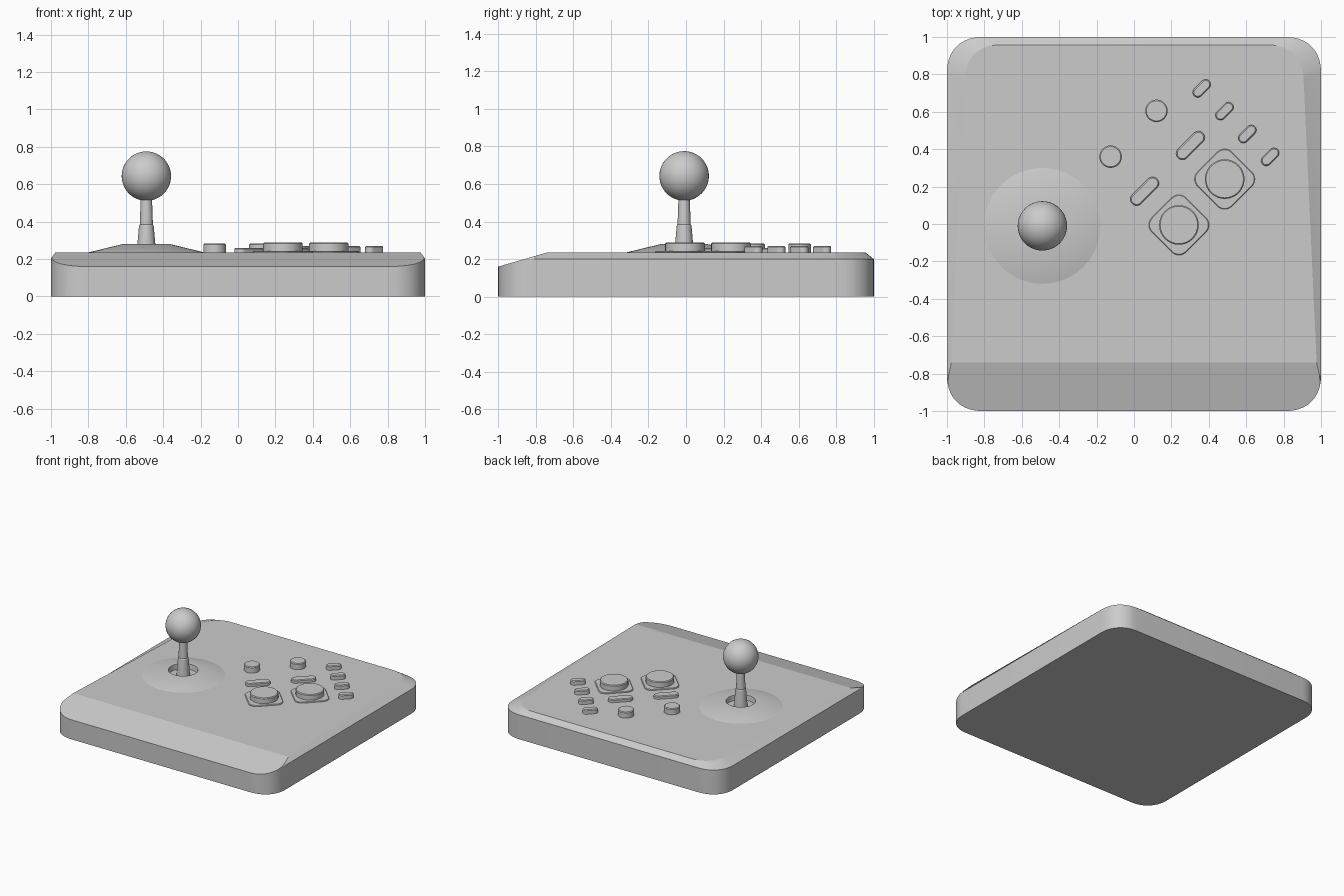
import bpy, bmesh, math
from mathutils import Vector, Matrix

if "Cube" in bpy.data.objects:
    bpy.data.objects.remove(bpy.data.objects["Cube"])


def finish(bm, name, angle=25):
    bmesh.ops.recalc_face_normals(bm, faces=bm.faces)
    me = bpy.data.meshes.new(name)
    bm.to_mesh(me)
    bm.free()
    ob = bpy.data.objects.new(name, me)
    bpy.context.collection.objects.link(ob)
    bpy.ops.object.select_all(action='DESELECT')
    ob.select_set(True)
    bpy.context.view_layer.objects.active = ob
    bpy.ops.object.shade_smooth_by_angle(angle=math.radians(angle))
    return ob


def outline(hx, hy, r, seg=8, power=1.0):
    """Rounded rectangle; power < 1 gives squarer corners."""
    pts = []
    for q, (sx, sy) in enumerate(((1, 1), (-1, 1), (-1, -1), (1, -1))):
        for i in range(seg + 1):
            a = math.pi / 2 * (q + i / seg)
            c, s = abs(math.cos(a)) ** power, abs(math.sin(a)) ** power
            pts.append((sx * (hx - r + r * c), sy * (hy - r + r * s)))
    return pts


def loft(rings):
    """Closed solid through rings of 3D points."""
    bm = bmesh.new()
    vs = [[bm.verts.new(p) for p in ring] for ring in rings]
    n = len(vs[0])
    for a, b in zip(vs, vs[1:]):
        for i in range(n):
            j = (i + 1) % n
            bm.faces.new((a[i], a[j], b[j], b[i]))
    bm.faces.new(vs[0][::-1])
    bm.faces.new(vs[-1])
    bmesh.ops.remove_doubles(bm, verts=bm.verts, dist=1e-5)
    return bm


def button(name, x, y, hx, hy, r, top, turn=45, soft=0.006):
    levels = ((0, 0.225), (0, top - soft), (soft, top))
    bm = loft([[(px, py, z) for px, py in outline(hx - d, hy - d, r - d)]
               for d, z in levels])
    bm.transform(Matrix.Translation((x, y, 0)) @ Matrix.Rotation(math.radians(turn), 4, 'Z'))
    return finish(bm, name)


def lathe(name, profile, x, y, steps=48):
    bm = bmesh.new()
    vs = [bm.verts.new((r, 0, z)) for r, z in profile]
    es = [bm.edges.new(p) for p in zip(vs, vs[1:])]
    bmesh.ops.spin(bm, geom=vs + es, cent=(0, 0, 0), axis=(0, 0, 1),
                   angle=2 * math.pi, steps=steps, use_duplicate=False)
    bmesh.ops.remove_doubles(bm, verts=bm.verts, dist=1e-5)
    bm.transform(Matrix.Translation((x, y, 0)))
    return finish(bm, name)


TOP = 0.235

# Case: rounded square with tapering side chamfers and a back chamfer
base = outline(1, 1, 0.19, 10, 0.9)


def inset(x, y):
    half = 0.90 + (0.96 - y) * 0.045
    return (x * half, y * 0.957 if y > 0 else y, TOP)


bm = loft([[(x, y, 0) for x, y in base],
           [(x, y, 0.2) for x, y in base],
           [inset(x, y) for x, y in base]])
# Sloping front palm rest
cut = bmesh.ops.bisect_plane(bm, geom=bm.verts[:] + bm.edges[:] + bm.faces[:],
                             plane_co=(0, -0.74, TOP),
                             plane_no=Vector((0, -0.075, 0.26)).normalized(),
                             clear_outer=True)
edges = [e for e in cut['geom_cut'] if isinstance(e, bmesh.types.BMEdge)]
bmesh.ops.contextual_create(bm, geom=edges)
finish(bm, "case", 14)

# Joystick: conical collar with a hole, shaft and ball
SX, SY = -0.49, -0.01
lathe("stick_collar", [(0.31, 0.23), (0.31, TOP), (0.125, 0.28), (0.11, 0.278),
                       (0.105, 0.237), (0, 0.237)], SX, SY)
lathe("stick_shaft", [(0, 0.23), (0.05, 0.23), (0.048, 0.28), (0.039, 0.38),
                      (0.035, 0.385), (0.03, 0.53), (0, 0.53)], SX, SY, 24)
bm = bmesh.new()
bmesh.ops.create_uvsphere(bm, u_segments=40, v_segments=24, radius=0.132,
                          matrix=Matrix.Translation((SX, SY, 0.643)))
finish(bm, "stick_ball")

# Large round buttons on thin rounded plates
for i, (x, y) in enumerate(((0.24, -0.005), (0.485, 0.24))):
    button(f"large_button_plate_{i}", x, y, 0.13, 0.13, 0.055, 0.243, soft=0.004)
    button(f"large_button_{i}", x, y, 0.106, 0.106, 0.106, 0.288)

# Small round buttons
for i, (x, y) in enumerate(((-0.125, 0.36), (0.12, 0.605))):
    button(f"round_button_{i}", x, y, 0.06, 0.06, 0.06, 0.284)

# Long pill buttons
for i, (x, y) in enumerate(((0.057, 0.175), (0.302, 0.42))):
    button(f"long_button_{i}", x, y, 0.094, 0.034, 0.034, 0.26)

# Row of four short pill buttons
for i in range(4):
    button(f"short_button_{i}", 0.362 + 0.122 * i, 0.725 - 0.122 * i,
           0.057, 0.027, 0.027, 0.27)
